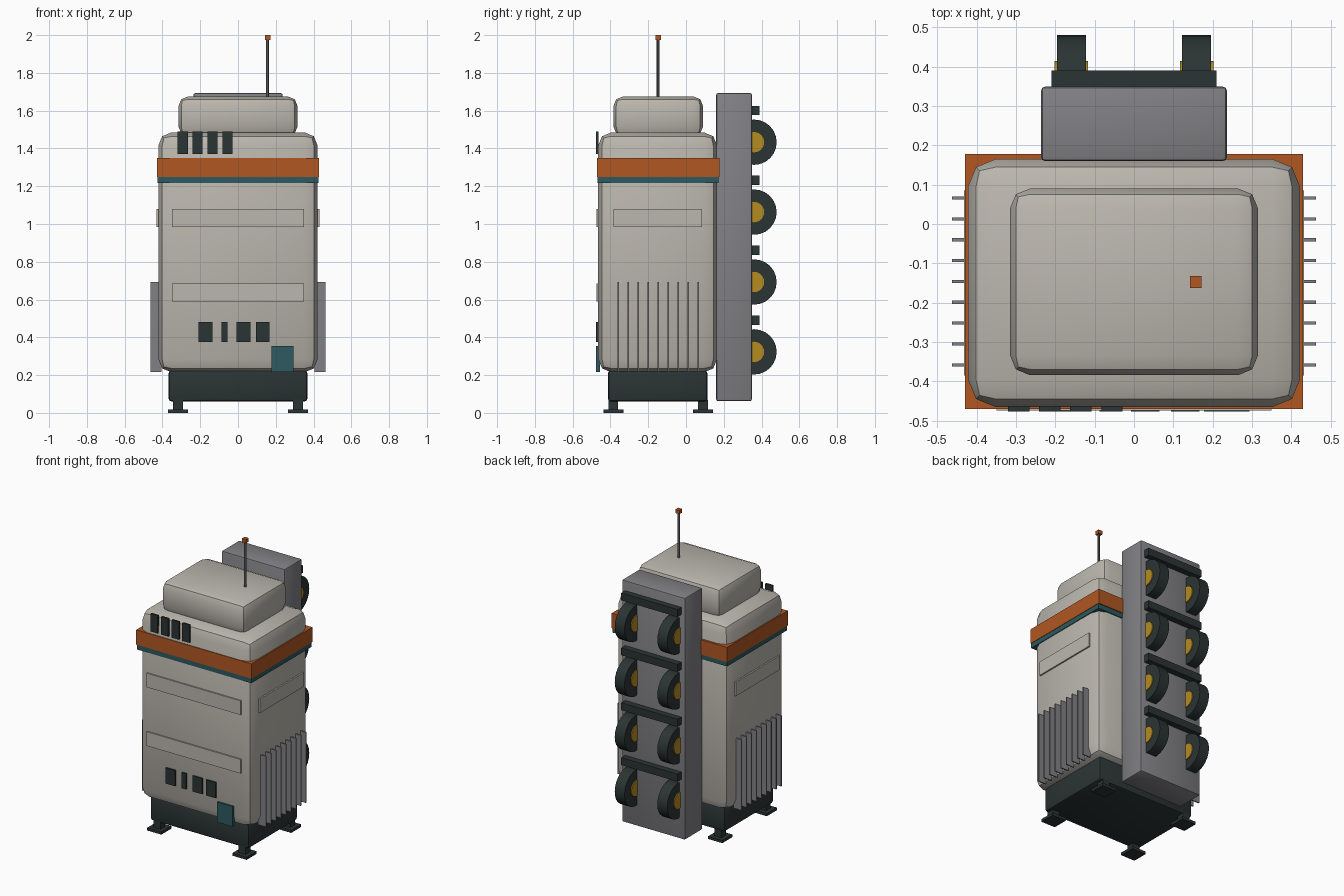
import bpy
from math import radians

cube = bpy.data.objects.get("Cube")
if cube:
    bpy.data.objects.remove(cube, do_unlink=True)


def material(name, rgb):
    m = bpy.data.materials.new(name)
    m.use_nodes = True
    m.diffuse_color = (*rgb, 1)
    m.node_tree.nodes["Principled BSDF"].inputs["Base Color"].default_value = (*rgb, 1)
    return m


CREAM = material("warm_grey_shell", (0.50, 0.475, 0.425))
ORANGE = material("burnt_orange", (0.44, 0.096, 0.016))
TEAL = material("deep_teal", (0.026, 0.10, 0.12))
DARK = material("charcoal", (0.024, 0.034, 0.034))
GREY = material("mid_grey", (0.22, 0.217, 0.232))
YELLOW = material("ochre", (0.46, 0.265, 0.015))
STEEL = material("dark_steel", (0.09, 0.09, 0.095))


def box(name, x, y, z, mat, bevel=0.0, segments=1):
    """Box from (min, max) pairs, with an optional rounded edge."""
    bpy.ops.mesh.primitive_cube_add(
        size=1, location=[(a + b) / 2 for a, b in (x, y, z)])
    ob = bpy.context.object
    ob.name = name
    ob.scale = [b - a for a, b in (x, y, z)]
    bpy.ops.object.transform_apply(location=False, rotation=False, scale=True)
    ob.data.materials.append(mat)
    if bevel:
        mod = ob.modifiers.new("edge", 'BEVEL')
        mod.width = bevel
        mod.segments = segments
        bpy.ops.object.modifier_apply(modifier=mod.name)
        bpy.ops.object.shade_smooth_by_angle(angle=radians(30))
    return ob


def cylinder(name, radius, depth, location, mat, along_x=False, sides=24):
    bpy.ops.mesh.primitive_cylinder_add(
        vertices=sides, radius=radius, depth=depth, location=location,
        rotation=(0, radians(90) if along_x else 0, 0))
    ob = bpy.context.object
    ob.name = name
    ob.data.materials.append(mat)
    bpy.ops.object.shade_smooth_by_angle(angle=radians(30))
    return ob


def around(centre, half):
    return (centre - half, centre + half)


MID = -0.15      # depth centre of the cabinet
FACE = -0.465    # front of the cabinet

# Cabinet shell and raised cap
box("body", around(0, 0.422), around(MID, 0.315), (0.215, 1.485), CREAM, 0.07, 2)
box("top_cap", around(0, 0.315), around(-0.147, 0.237), (1.465, 1.675), CREAM, 0.05, 2)

# Coloured belts
box("orange_belt", around(0, 0.43), (-0.47, 0.178), (1.249, 1.349), ORANGE)
box("teal_belt", around(0, 0.427), (-0.468, 0.172), (1.217, 1.249), TEAL)

# Raised panels on front and sides
for name, z in (("upper", 0.985), ("lower", 0.59)):
    box(name + "_front_panel", around(0, 0.35), (FACE - 0.009, FACE + 0.01),
        (z, z + 0.095), CREAM)
for side, s in (("left", 1), ("right", -1)):
    box(side + "_side_panel", around(s * 0.42, 0.012), around(MID, 0.235),
        (0.985, 1.08), CREAM)

# Front windows and access door
for i in range(4):
    box("upper_window", around(-0.293 + i * 0.079, 0.027),
        (FACE - 0.011, FACE + 0.003), (1.37, 1.49), DARK)
for x, half in ((-0.172, 0.036), (-0.072, 0.016), (0.029, 0.036), (0.13, 0.036)):
    box("lower_window", around(x, half), (FACE - 0.011, FACE + 0.003),
        (0.375, 0.48), DARK)
box("access_door", (0.178, 0.294), (FACE - 0.011, FACE + 0.01), (0.217, 0.353), TEAL)

# Cooling fins on both sides
for s in (1, -1):
    for i in range(9):
        box("cooling_fin", around(s * 0.433, 0.029),
            around(-0.358 + i * 0.053, 0.004), (0.217, 0.693), GREY)

# Plinth and feet
box("plinth", around(0, 0.367), around(MID, 0.263), (0.06, 0.225), DARK, 0.015, 2)
for x in (-0.318, 0.318):
    for y in (-0.385, 0.09):
        box("foot_leg", around(x, 0.026), around(y, 0.026), (0.01, 0.07), DARK)
        box("foot_pad", around(x, 0.053), around(y, 0.053), (0, 0.018), DARK)

# Back column with wheels and guard bars
box("back_column", around(0, 0.236), (0.16, 0.349), (0.062, 1.693), GREY, 0.01, 2)
for i in range(4):
    z = 0.323 + i * 0.37
    box("guard_bar", around(0, 0.21), (0.34, 0.39), around(z + 0.168, 0.025), DARK)
    for x in (-0.159, 0.159):
        cylinder("wheel", 0.12, 0.073, (x, 0.36, z), DARK, True)
        cylinder("wheel_hub", 0.054, 0.085, (x, 0.36, z), YELLOW, True)

# Antenna
cylinder("antenna_pole", 0.008, 0.32, (0.157, -0.147, 1.825), STEEL, sides=12)
box("antenna_tip", around(0.157, 0.015), around(-0.147, 0.015), (1.975, 2.0), ORANGE)
